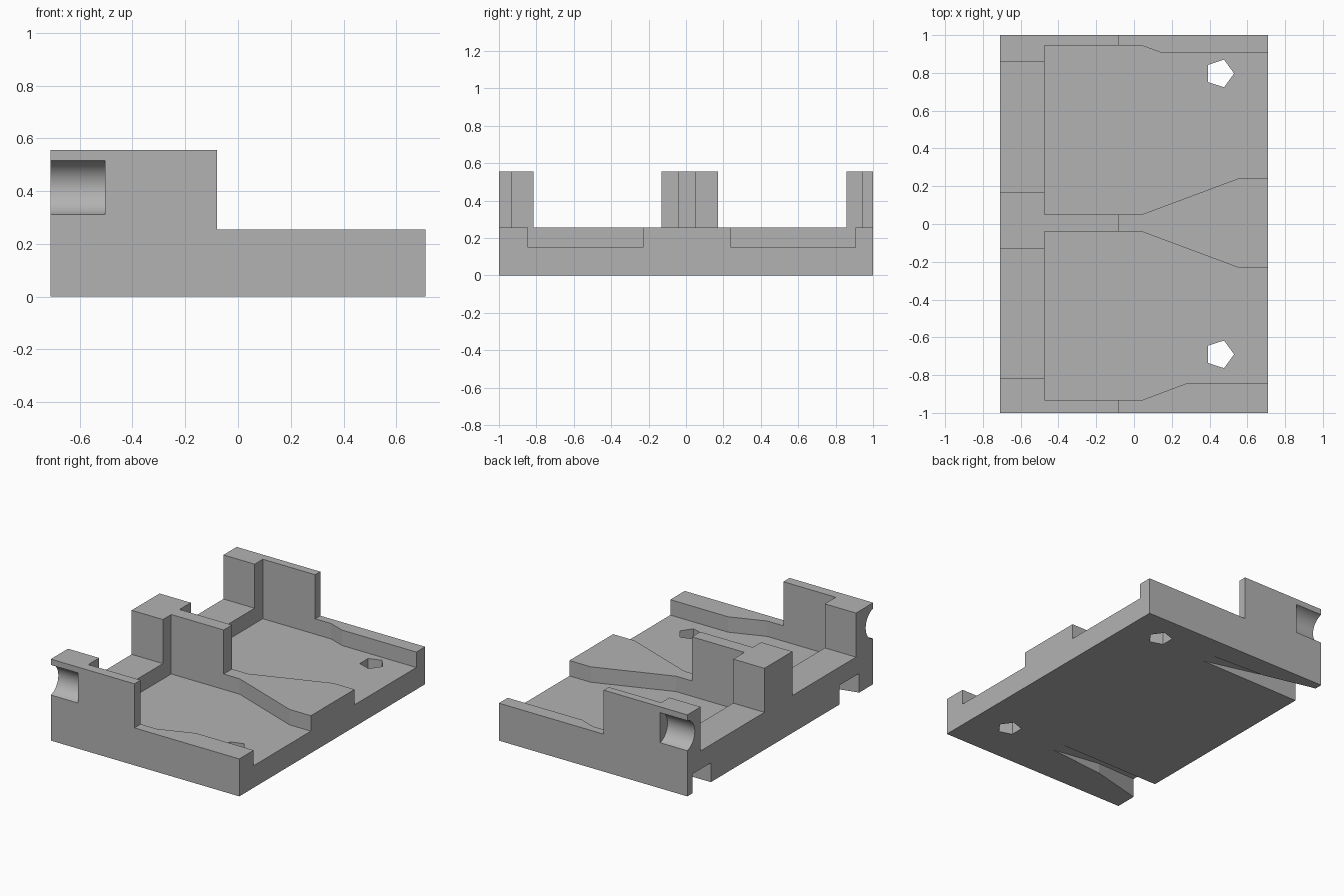
import bpy
import bmesh
from math import cos, sin, pi, radians

old = bpy.data.objects.get("Cube")
if old:
    bpy.data.objects.remove(old, do_unlink=True)

HALF_X, TOP, DECK, FLOOR = 0.71, 0.555, 0.255, 0.15
OVER = 0.8  # how far cutters run past the ends


def loft(name, lower, upper):
    """Solid between two matching outlines."""
    bm = bmesh.new()
    a = [bm.verts.new(p) for p in lower]
    b = [bm.verts.new(p) for p in upper]
    bm.faces.new(a)
    bm.faces.new(b)
    for i in range(len(a)):
        j = (i + 1) % len(a)
        bm.faces.new((a[i], a[j], b[j], b[i]))
    bmesh.ops.recalc_face_normals(bm, faces=bm.faces)
    mesh = bpy.data.meshes.new(name)
    bm.to_mesh(mesh)
    bm.free()
    ob = bpy.data.objects.new(name, mesh)
    bpy.context.collection.objects.link(ob)
    return ob


def prism_z(name, outline, z0, z1):
    return loft(name, [(x, y, z0) for x, y in outline], [(x, y, z1) for x, y in outline])


def circle(cx, cy, r, n):
    return [(cx + r * cos(2 * pi * i / n), cy + r * sin(2 * pi * i / n)) for i in range(n)]


# Stepped block: tall at the rear, low deck at the open end
profile = [(-HALF_X, 0), (HALF_X, 0), (HALF_X, DECK), (-0.08, DECK), (-0.08, TOP), (-HALF_X, TOP)]
block = loft("tray_block", [(x, -1, z) for x, z in profile], [(x, 1, z) for x, z in profile])
cutters = []

# Two flared pockets, open at +x
pockets = {
    "front": [(-0.475, -0.933), (0.04, -0.933), (0.275, -0.845), (OVER, -0.845),
              (OVER, -0.23), (0.55, -0.23), (0.04, -0.04), (-0.475, -0.04)],
    "back": [(-0.475, 0.05), (0.04, 0.05), (0.55, 0.24), (OVER, 0.24),
             (OVER, 0.905), (0.15, 0.905), (0.04, 0.945), (-0.475, 0.945)],
}
for side, outline in pockets.items():
    cutters.append(prism_z(side + "_pocket_cutter", outline, FLOOR, OVER))

# Ledge openings between the rear posts
for side, y0, y1 in (("front", -0.815, -0.13), ("back", 0.17, 0.857)):
    outline = [(-OVER, y0), (-0.44, y0), (-0.44, y1), (-OVER, y1)]
    cutters.append(prism_z(side + "_ledge_cutter", outline, DECK, OVER))

# Five-sided holes through the floor
for side, y in (("front", -0.69), ("back", 0.797)):
    cutters.append(prism_z(side + "_hole_cutter", circle(0.453, y, 0.077, 5), -0.1, 0.2))

# Ramped grooves underneath, flaring outwards towards the rear
grooves = {
    "front": [(0.06, -0.635), (0.06, -0.72), (-0.35, -0.76), (-HALF_X, -0.85),
              (-OVER, -0.87), (-OVER, -0.64)],
    "back": [(0.06, 0.755), (0.06, 0.84), (-0.35, 0.86), (-HALF_X, 0.945),
             (-OVER, 0.965), (-OVER, 0.745)],
}
for side, outline in grooves.items():
    low = [(x, y, -0.05) for x, y in outline]
    high = [(x, y, 0.17 * (0.06 - x)) for x, y in outline]
    cutters.append(loft(side + "_groove_cutter", low, high))

# Round recesses in the outer faces of the rear posts
for side, s in (("front", -1), ("back", 1)):
    ring = circle(s * 1.025, 0.413, 0.1055, 64)
    cutters.append(loft(side + "_recess_cutter",
                        [(-OVER, y, z) for y, z in ring], [(-0.505, y, z) for y, z in ring]))

# Cut everything out of the block
bpy.context.view_layer.objects.active = block
block.select_set(True)
for cutter in cutters:
    cutter.hide_render = True
    mod = block.modifiers.new(cutter.name, "BOOLEAN")
    mod.operation = "DIFFERENCE"
    mod.solver = "EXACT"
    mod.object = cutter
    bpy.ops.object.modifier_apply(modifier=mod.name)
for cutter in cutters:
    bpy.data.objects.remove(cutter, do_unlink=True)

# Single grey material
grey = bpy.data.materials.new("plain_grey")
grey.use_nodes = True
colour = (0.45, 0.45, 0.45, 1)
grey.diffuse_color = colour
grey.node_tree.nodes["Principled BSDF"].inputs["Base Color"].default_value = colour
block.data.materials.clear()
block.data.materials.append(grey)

# Smooth only the round recesses
bpy.ops.object.shade_smooth_by_angle(angle=radians(7))
